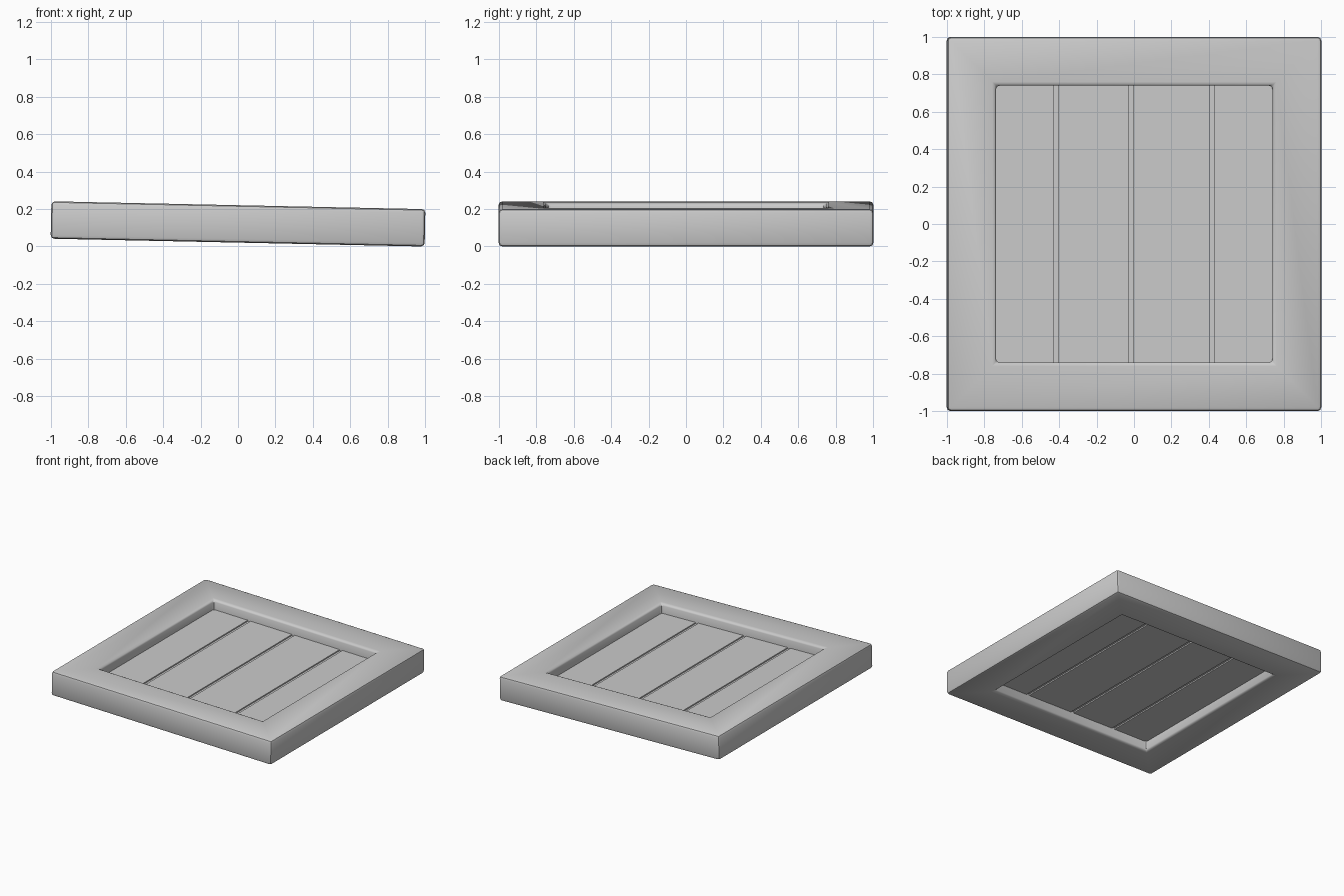
import bpy, bmesh, math
from mathutils import Matrix

if "Cube" in bpy.data.objects:
    bpy.data.objects.remove(bpy.data.objects["Cube"])

TILT = math.radians(1.2)
PLACE = Matrix.Translation((0, 0, 0.1205)) @ Matrix.Rotation(TILT, 4, 'Y')

def finish(name, bm, bevel=0, segments=2):
    bmesh.ops.recalc_face_normals(bm, faces=bm.faces)
    if bevel:
        edges = [e for e in bm.edges if e.calc_face_angle(0) > 0.5]
        bmesh.ops.bevel(bm, geom=edges, offset=bevel, segments=segments,
                        profile=0.5, affect='EDGES')
    mesh = bpy.data.meshes.new(name)
    bm.to_mesh(mesh)
    bm.free()
    ob = bpy.data.objects.new(name, mesh)
    bpy.context.collection.objects.link(ob)
    ob.matrix_world = PLACE
    bpy.ops.object.select_all(action='DESELECT')
    ob.select_set(True)
    bpy.context.view_layer.objects.active = ob
    bpy.ops.object.shade_smooth_by_angle(angle=math.radians(40))
    return ob

def box(name, x0, x1, half_y, thickness):
    bm = bmesh.new()
    bmesh.ops.create_cube(bm, size=1, matrix=Matrix.Translation(((x0 + x1) / 2, 0, 0))
                          @ Matrix.Diagonal((x1 - x0, half_y * 2, thickness, 1)))
    return finish(name, bm)

# Square outer frame with a softened edge
bm = bmesh.new()
rings = []
for half, z in ((1, -0.1), (1, 0.1), (0.74, 0.1), (0.74, -0.1)):
    rings.append([bm.verts.new((sx * half, sy * half, z))
                  for sx, sy in ((-1, -1), (1, -1), (1, 1), (-1, 1))])
for i in range(4):
    a, b = rings[i], rings[(i + 1) % 4]
    for j in range(4):
        k = (j + 1) % 4
        bm.faces.new((a[j], a[k], b[k], b[j]))
finish("frame", bm, 0.02)

# Four planks recessed in the opening, with narrow grooves between them
for i, (x0, x1) in enumerate(((-0.75, -0.43), (-0.405, -0.028),
                              (-0.003, 0.405), (0.43, 0.75))):
    box(f"plank_{i + 1}", x0, x1, 0.75, 0.036)

# Thin strips closing the grooves
for i, x in enumerate((-0.4175, -0.0155, 0.4175)):
    box(f"groove_strip_{i + 1}", x - 0.0125, x + 0.0125, 0.75, 0.016)
